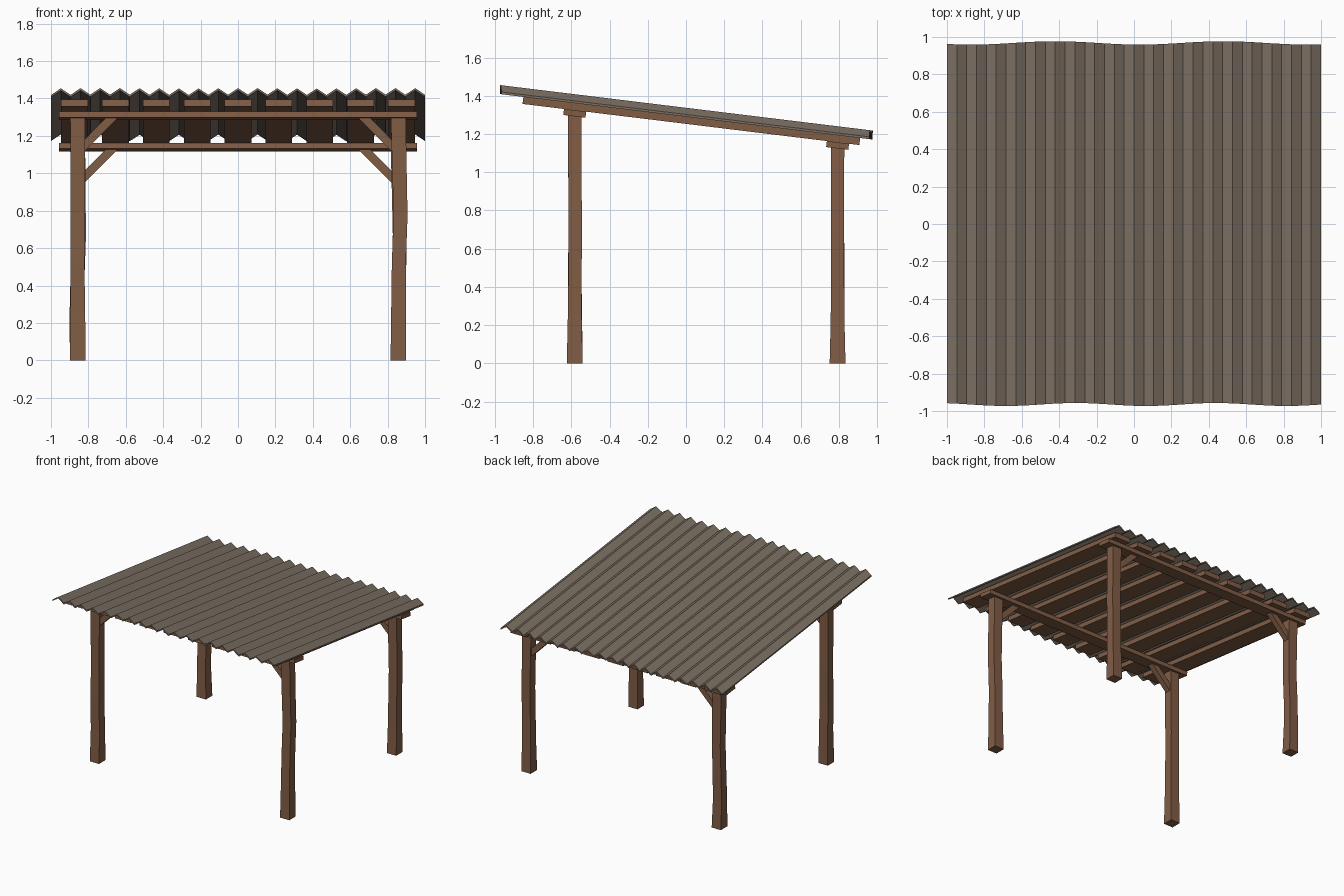
import bpy, bmesh, math
from mathutils import Matrix, Vector

if "Cube" in bpy.data.objects:
    bpy.data.objects.remove(bpy.data.objects["Cube"])

SLOPE = 0.122                      # fall of the roof from front to back
TILT = -math.atan(SLOPE)


def material(name, rgb):
    m = bpy.data.materials.new(name)
    m.diffuse_color = (*rgb, 1)
    m.use_nodes = True
    m.node_tree.nodes["Principled BSDF"].inputs["Base Color"].default_value = m.diffuse_color
    return m


WOOD = material("brown_wood", (0.22, 0.11, 0.06))
SHEET = material("weathered_grey_sheet", (0.20, 0.16, 0.125))


def roof_z(y, offset=0.0):
    """Height of the plane on which the sheet rests."""
    return 1.29 + offset - SLOPE * y


def finish(name, bm, mat):
    bmesh.ops.recalc_face_normals(bm, faces=bm.faces)
    me = bpy.data.meshes.new(name)
    bm.to_mesh(me)
    bm.free()
    me.materials.append(mat)
    ob = bpy.data.objects.new(name, me)
    bpy.context.collection.objects.link(ob)
    return ob


def box(name, center, size, axis="X", angle=0.0):
    bm = bmesh.new()
    m = (Matrix.Translation(center) @ Matrix.Rotation(angle, 4, axis)
         @ Matrix.Diagonal((*size, 1)))
    bmesh.ops.create_cube(bm, size=1, matrix=m)
    return finish(name, bm, WOOD)


def post(name, x, y, top, bends):
    """Slightly crooked square post, built from stacked square rings."""
    bm = bmesh.new()
    widths = (0.083, 0.078, 0.075, 0.075, 0.077, 0.080)
    depths = (0.083, 0.072, 0.069, 0.069, 0.069, 0.070)
    n = len(widths) - 1
    rings = []
    for i, (w, d, (bx, by)) in enumerate(zip(widths, depths, bends)):
        ring = []
        for sx, sy in ((-1, -1), (1, -1), (1, 1), (-1, 1)):
            py = y + by + sy * d / 2
            z = top * i / n - (SLOPE * (py - y) if i == n else 0)
            ring.append(bm.verts.new((x + bx + sx * w / 2, py, z)))
        rings.append(ring)
    for a, b in zip(rings, rings[1:]):
        for k in range(4):
            bm.faces.new((a[k], a[(k + 1) % 4], b[(k + 1) % 4], b[k]))
    bm.faces.new(rings[0][::-1])
    bm.faces.new(rings[-1])
    finish(name, bm, WOOD)


def brace(name, side, y, top):
    """Diagonal brace between post and beam."""
    bm = bmesh.new()
    outline = ((0.82, top - 0.175), (0.82, top - 0.112),
               (0.705, top + 0.005), (0.64, top + 0.005))
    f = bm.faces.new([bm.verts.new((side * x, y - 0.023, z)) for x, z in outline])
    r = bmesh.ops.extrude_face_region(bm, geom=[f])
    moved = [v for v in r["geom"] if isinstance(v, bmesh.types.BMVert)]
    bmesh.ops.translate(bm, verts=moved, vec=Vector((0, 0.046, 0)))
    finish(name, bm, WOOD)


# corrugated roof sheet with slightly wavy ends
bm = bmesh.new()
SEGMENTS, RISE, THICK = 38, 0.035, 0.012
rows = []
for i in range(SEGMENTS + 1):
    x = -1 + 2 * i / SEGMENTS
    lift = RISE * (i % 2)
    y0 = -0.965 + 0.008 * math.cos(math.tau * (x - 0.44) / 0.75)
    y1 = 0.968 + 0.009 * math.cos(math.tau * (x - 0.48) / 0.9)
    rows.append([bm.verts.new((x, y, roof_z(y, lift + t)))
                 for y, t in ((y0, 0), (y1, 0), (y1, THICK), (y0, THICK))])
for a, b in zip(rows, rows[1:]):
    for k in range(4):
        bm.faces.new((a[k], a[(k + 1) % 4], b[(k + 1) % 4], b[k]))
bm.faces.new(rows[0])
bm.faces.new(rows[-1])
finish("corrugated_roof", bm, SHEET)

# nine flat rafters under the sheet
for i in range(9):
    y = 0.028
    box(f"rafter_{i + 1}", (-0.874 + 0.2185 * i, y, roof_z(y, -0.0185)),
        (0.143, 1.775, 0.037), "X", TILT)

# cross beams, posts and braces, front and back
BENDS = {
    ("front", -1): ((0, 0), (0.001, 0.002), (-0.002, 0), (-0.001, 0.002), (0, 0), (0, 0)),
    ("front", 1): ((0, 0), (0.001, 0), (0.003, 0.002), (0.012, 0.003), (0.006, 0), (0, 0)),
    ("back", -1): ((0, 0), (-0.005, 0), (-0.001, 0.002), (0.007, 0), (0.003, 0), (0, 0)),
    ("back", 1): ((0, 0), (0.002, 0), (0.004, 0), (0.008, 0), (0.004, 0), (0, 0)),
}
for end, y in (("front", -0.582), ("back", 0.793)):
    box(f"{end}_beam", (0, y, roof_z(y, -0.053)), (1.915, 0.117, 0.032), "X", TILT)
    top = roof_z(y, -0.068)
    for side, label in ((-1, "left"), (1, "right")):
        post(f"{end}_{label}_post", side * 0.857, y, top, BENDS[end, side])
        brace(f"{end}_{label}_brace", side, y, top)
